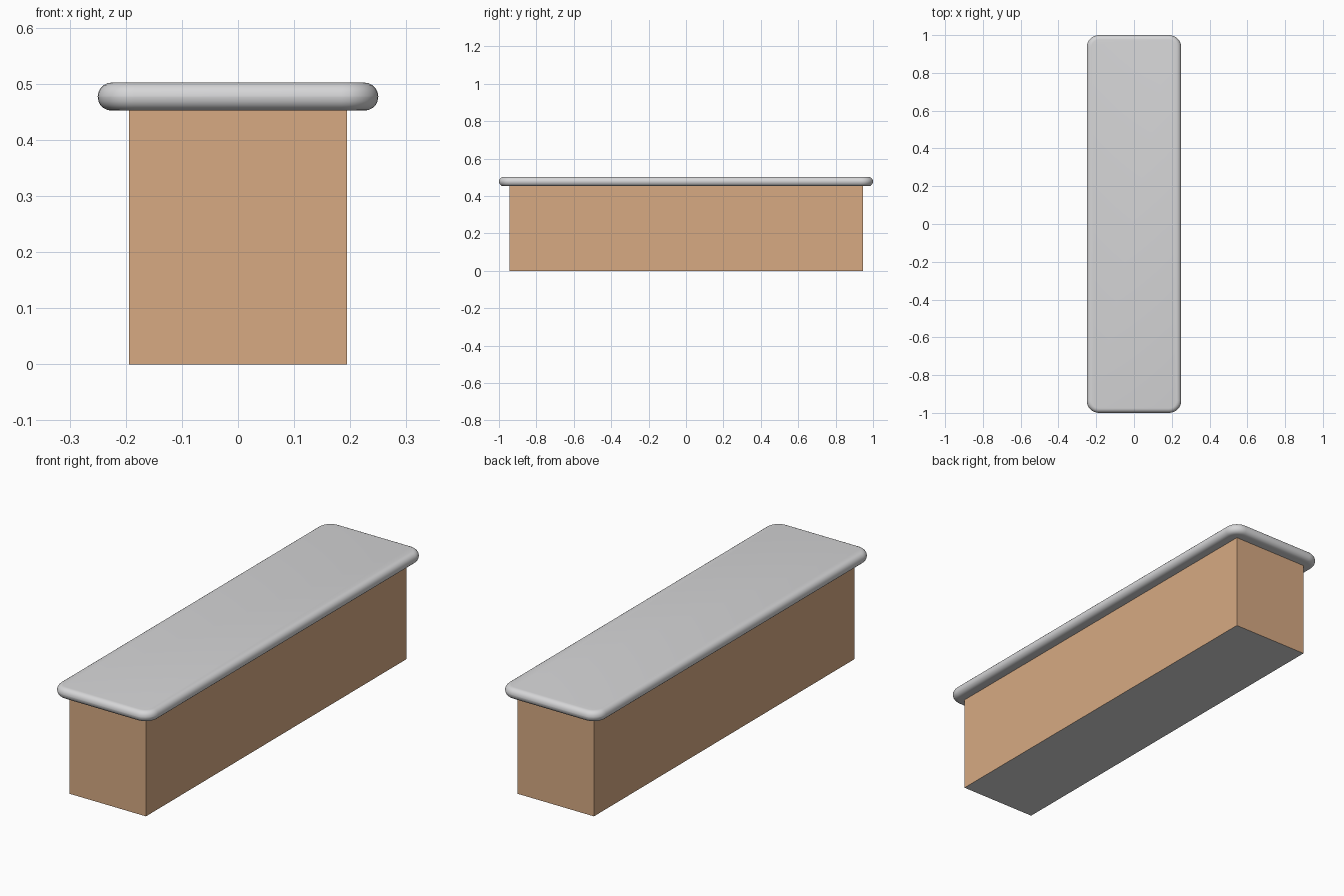
import bpy, bmesh, math
from mathutils import Matrix

if "Cube" in bpy.data.objects:
    bpy.data.objects.remove(bpy.data.objects["Cube"])


def material(name, rgb):
    m = bpy.data.materials.new(name)
    m.diffuse_color = (*rgb, 1)
    m.use_nodes = True
    m.node_tree.nodes["Principled BSDF"].inputs["Base Color"].default_value = m.diffuse_color
    return m


GREY = material("light grey", (0.67, 0.67, 0.68))
WOOD = material("pale wood", (0.68, 0.40, 0.225))


def box(x0, x1, y0, y1, z0, z1):
    bm = bmesh.new()
    bmesh.ops.create_cube(bm, size=1, matrix=Matrix.Translation(
        ((x0 + x1) / 2, (y0 + y1) / 2, (z0 + z1) / 2))
        @ Matrix.Diagonal((x1 - x0, y1 - y0, z1 - z0, 1)))
    return bm


def finish(bm, name, mats):
    bmesh.ops.recalc_face_normals(bm, faces=bm.faces)
    me = bpy.data.meshes.new(name)
    bm.to_mesh(me)
    bm.free()
    for m in mats:
        me.materials.append(m)
    ob = bpy.data.objects.new(name, me)
    bpy.context.collection.objects.link(ob)
    return ob


# bench base: wooden walls with a grey underside
bm = box(-0.194, 0.194, -0.945, 0.945, 0, 0.453)
bm.normal_update()
for f in bm.faces:
    f.material_index = 1 if f.normal.z < -0.5 else 0
finish(bm, "bench_base", [WOOD, GREY])

# seat slab: rounded corners in plan, then a full round along the rim
bm = box(-0.25, 0.25, -1, 1, 0.452, 0.502)
upright = [e for e in bm.edges if abs(e.verts[0].co.z - e.verts[1].co.z) > 0.01]
bmesh.ops.bevel(bm, geom=upright, offset=0.065, segments=8, profile=0.5,
                affect='EDGES')
bm.normal_update()
rim = [e for e in bm.edges if abs(e.verts[0].co.z - e.verts[1].co.z) < 0.001
       and any(abs(f.normal.z) > 0.9 for f in e.link_faces)]
bmesh.ops.bevel(bm, geom=rim, offset=0.0245, segments=5, profile=0.5,
                affect='EDGES')
seat = finish(bm, "seat_slab", [GREY])
bpy.context.view_layer.objects.active = seat
seat.select_set(True)
bpy.ops.object.shade_smooth_by_angle(angle=math.radians(30))
